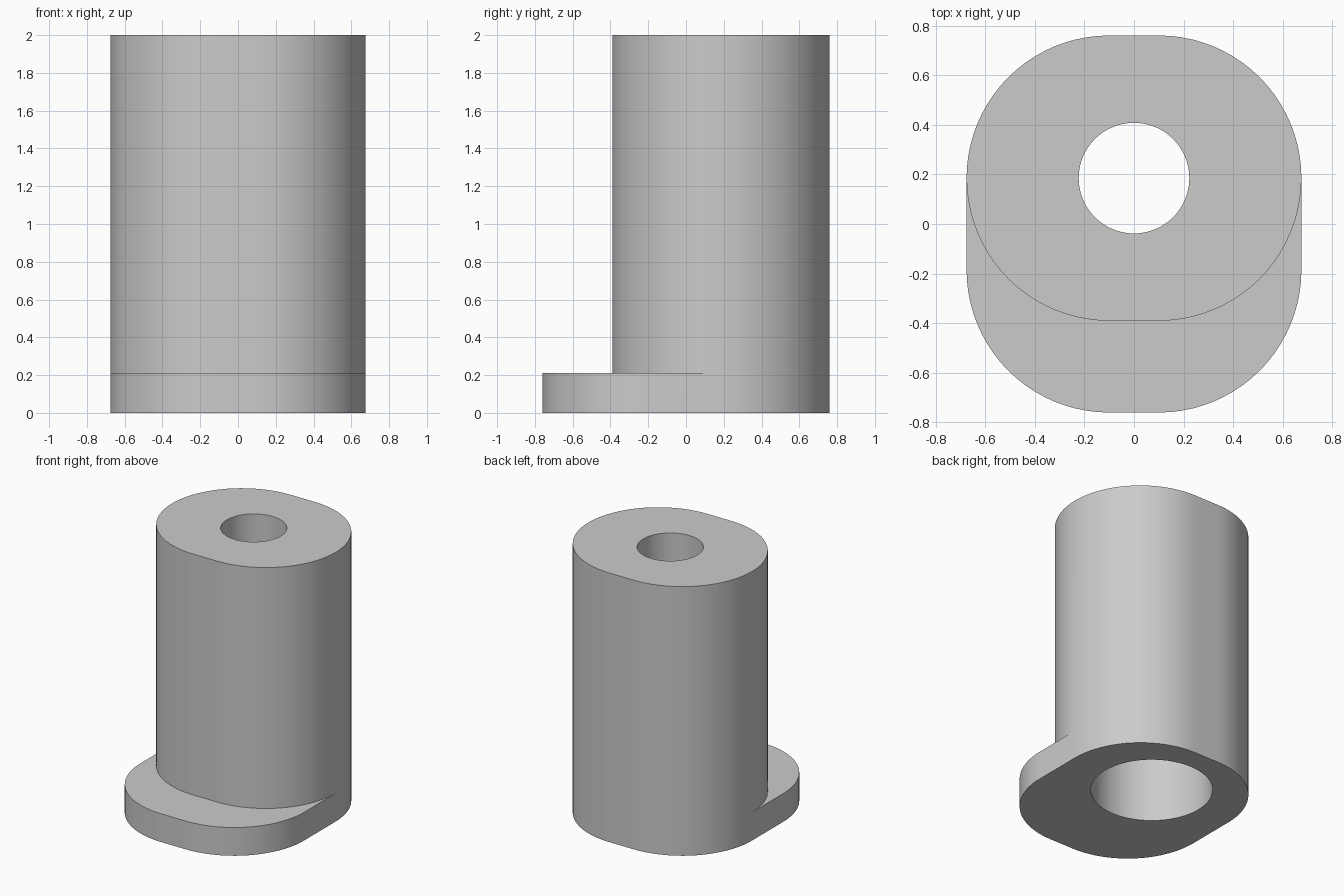
import bpy, bmesh
from math import sin, cos, pi

cube = bpy.data.objects.get("Cube")
if cube:
    bpy.data.objects.remove(cube)

R, FLAT, CY = 0.575, 0.1, 0.185      # corner radius, half flat, barrel axis offset
H, FOOT_H = 2.0, 0.21
BORE, COUNTERBORE, STEP_Z = 0.223, 0.41, 1.1
QUARTER = 20                         # segments per quarter arc

grey = bpy.data.materials.new("plain grey")
grey.use_nodes = True
colour = (0.6, 0.6, 0.6, 1)
grey.diffuse_color = colour
grey.node_tree.nodes["Principled BSDF"].inputs["Base Color"].default_value = colour

bm = bmesh.new()


def half_outline(start, cy):
    """Half of the flattened round outline, as two quarter arcs."""
    points = []
    for q in range(2):
        base = start + q * pi / 2
        cx = FLAT if cos(base + pi / 4) > 0 else -FLAT
        for i in range(QUARTER + 1):
            a = base + i * pi / 2 / QUARTER
            points.append((cx + R * cos(a), cy + R * sin(a)))
    return points


def circle(radius):
    n = QUARTER * 4
    return [(radius * cos(2 * pi * i / n), CY + radius * sin(2 * pi * i / n))
            for i in range(n)]


def ring(points, z):
    return [bm.verts.new((x, y, z)) for x, y in points]


def strip(a, b, closed=True):
    n = len(a)
    for i in range(n if closed else n - 1):
        j = (i + 1) % n
        bm.faces.new((a[i], a[j], b[j], b[i]))


def fill_between(outer, inner):
    edges = [bm.edges.get((loop[i - 1], loop[i]))
             for loop in (outer, inner) for i in range(len(loop))]
    bmesh.ops.triangle_fill(bm, edges=edges, use_beauty=True)


back = half_outline(0, CY)
front = half_outline(pi, CY)
toe = half_outline(pi, -CY)

# Foot wall, running flush into the back of the barrel
foot_low = ring(back + toe, 0)
back_mid, toe_mid = ring(back, FOOT_H), ring(toe, FOOT_H)
strip(foot_low, back_mid + toe_mid)

# Ledge between the foot and the front of the barrel
front_mid = ring(front[1:-1], FOOT_H)
strip([back_mid[-1]] + front_mid + [back_mid[0]], toe_mid, closed=False)

# Barrel wall
barrel_top = ring(back + front[1:-1], H)
strip(back_mid + front_mid, barrel_top)

# Stepped bore: wide from below, narrow at the top
wide_low, wide_high = ring(circle(COUNTERBORE), 0), ring(circle(COUNTERBORE), STEP_Z)
narrow_low, narrow_high = ring(circle(BORE), STEP_Z), ring(circle(BORE), H)
strip(wide_low, wide_high)
strip(wide_high, narrow_low)
strip(narrow_low, narrow_high)

# Flat ends
fill_between(barrel_top, narrow_high)
fill_between(foot_low, wide_low)
bmesh.ops.recalc_face_normals(bm, faces=bm.faces[:])

mesh = bpy.data.meshes.new("flanged_sleeve")
bm.to_mesh(mesh)
bm.free()
mesh.materials.append(grey)
sleeve = bpy.data.objects.new("flanged_sleeve", mesh)
bpy.context.collection.objects.link(sleeve)

bpy.ops.object.select_all(action='DESELECT')
sleeve.select_set(True)
bpy.context.view_layer.objects.active = sleeve
bpy.ops.object.shade_smooth_by_angle(angle=pi / 6)
